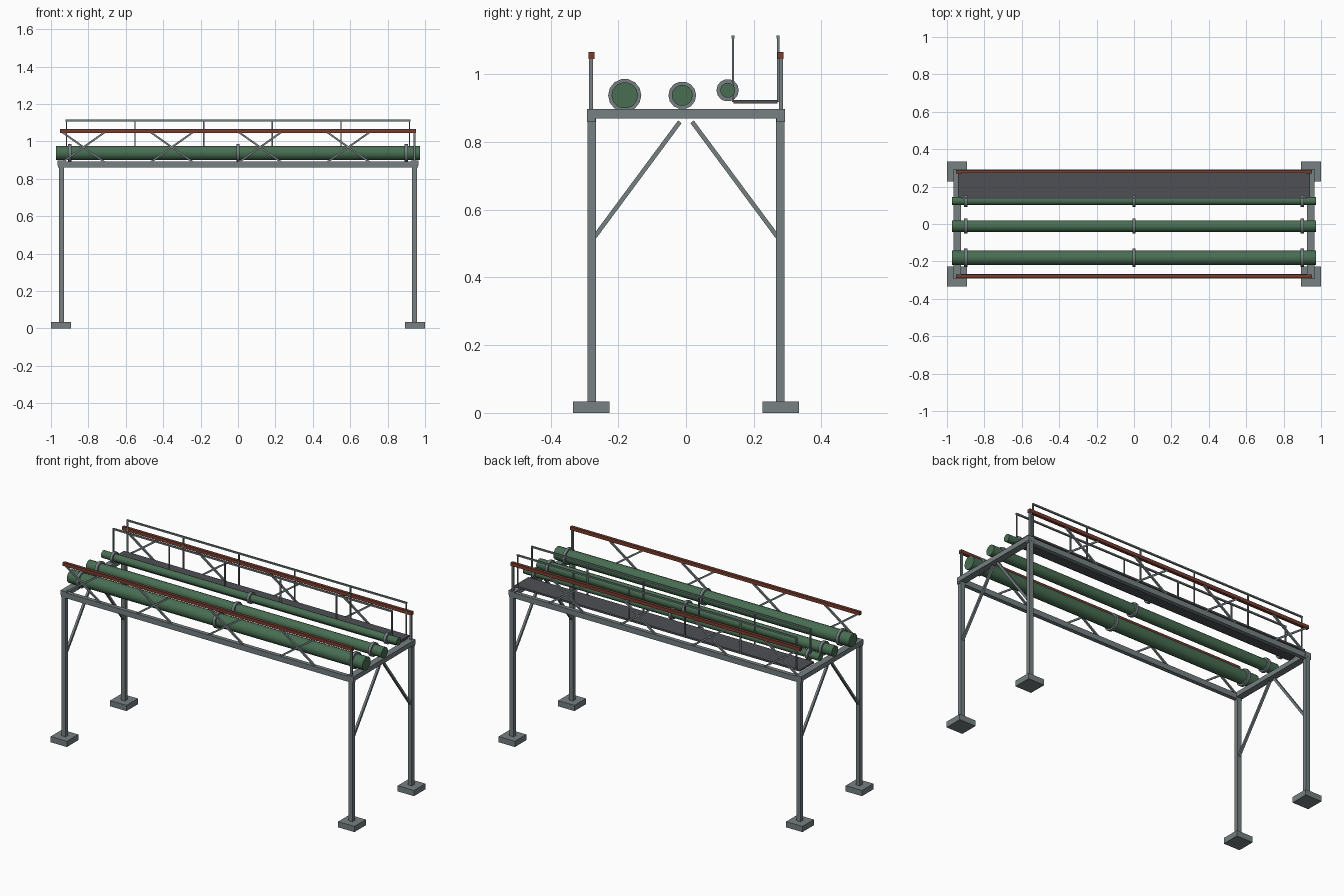
import bpy, bmesh, math
from mathutils import Vector, Matrix

if "Cube" in bpy.data.objects:
    bpy.data.objects.remove(bpy.data.objects["Cube"])


def material(name, rgb):
    m = bpy.data.materials.new(name)
    m.diffuse_color = (*rgb, 1)
    m.use_nodes = True
    m.node_tree.nodes["Principled BSDF"].inputs["Base Color"].default_value = m.diffuse_color
    return m


STEEL = material("grey_steel", (0.18, 0.215, 0.225))
GREEN = material("pipe_green", (0.065, 0.155, 0.085))
RUST = material("rust_red", (0.19, 0.045, 0.028))
DECK = material("dark_grating", (0.075, 0.08, 0.09))


def finish(name, bm, mat):
    me = bpy.data.meshes.new(name)
    bm.to_mesh(me)
    bm.free()
    me.materials.append(mat)
    ob = bpy.data.objects.new(name, me)
    bpy.context.collection.objects.link(ob)
    return ob


def box(name, lo, hi, mat):
    lo, hi = Vector(lo), Vector(hi)
    bm = bmesh.new()
    bmesh.ops.create_cube(bm, size=1, matrix=Matrix.Translation((lo + hi) / 2)
                          @ Matrix.Diagonal((*(hi - lo), 1)))
    return finish(name, bm, mat)


def block(name, centre, size, mat):
    c, h = Vector(centre), Vector(size) / 2
    return box(name, c - h, c + h, mat)


def bar(name, a, b, width, mat):
    """Square bar running between two points."""
    a, b = Vector(a), Vector(b)
    d = b - a
    bm = bmesh.new()
    bmesh.ops.create_cube(bm, size=1, matrix=Matrix.Translation((a + b) / 2)
                          @ d.to_track_quat('Z', 'Y').to_matrix().to_4x4()
                          @ Matrix.Diagonal((width, width, d.length, 1)))
    return finish(name, bm, mat)


def tube_x(name, x, y, z, radius, length, mat, sides=14):
    """Capped cylinder lying along x."""
    bm = bmesh.new()
    bmesh.ops.create_cone(bm, cap_ends=True, segments=sides, radius1=radius,
                          radius2=radius, depth=length,
                          matrix=Matrix.Translation((x, y, z))
                          @ Matrix.Rotation(math.pi / 2, 4, 'Y'))
    for f in bm.faces:
        f.smooth = len(f.verts) == 4
    for e in bm.edges:
        e.smooth = all(f.smooth for f in e.link_faces)
    return finish(name, bm, mat)


PX, PY = 0.944, 0.28

# Portal frames: footings, posts, cross beams and knee braces
for sx in (-1, 1):
    for sy in (-1, 1):
        block("footing", (sx * 0.9465, sy * PY, 0.017), (0.107, 0.107, 0.034), STEEL)
        block("post", (sx * PX, sy * 0.279, 0.453), (0.026, 0.025, 0.84), STEEL)
        bar("knee_brace", (sx * PX, sy * 0.27, 0.52), (sx * PX, sy * 0.018, 0.86), 0.013, STEEL)
    block("cross_beam", (sx * PX, 0, 0.884), (0.04, 0.586, 0.028), STEEL)

# Side trusses: lower beam, upper chord, crossed web bars, end upright
for sy in (-1, 1):
    y = sy * PY
    block("side_beam", (0, y, 0.876), (1.925, 0.024, 0.032), STEEL)
    block("upper_chord", (0, sy * 0.279, 1.0555), (1.906, 0.018, 0.02), RUST)
    for i in range(4):
        x0 = -PX + i * PX / 2
        x1 = x0 + PX / 4
        bar("web_rising", (x0, y, 0.885), (x1, y, 1.052), 0.01, STEEL)
        bar("web_falling", (x0, y, 1.052), (x1, y, 0.885), 0.01, STEEL)
    bar("end_upright", (PX, y, 0.89), (PX, y, 1.05), 0.012, STEEL)

# Pipes with collars: y, z, pipe radius, collar radius
for y, z, r, collar in ((-0.181, 0.938, 0.039, 0.049),
                        (-0.011, 0.938, 0.031, 0.041),
                        (0.123, 0.953, 0.022, 0.033)):
    tube_x("pipe", 0, y, z, r, 1.946, GREEN)
    for x in (-0.9, 0, 0.9):
        tube_x("pipe_collar", x, y, z, collar, 0.017, STEEL)

# Walkway deck and handrails
box("walkway_deck", (-0.94, 0.14, 0.914), (0.94, 0.27, 0.925), DECK)
for y in (0.139, 0.272):
    bar("handrail", (-0.921, y, 1.111), (0.921, y, 1.111), 0.009, STEEL)
    for i in range(6):
        x = -0.917 + i * 0.3668
        bar("handrail_post", (x, y, 0.918), (x, y, 1.111), 0.007, STEEL)
